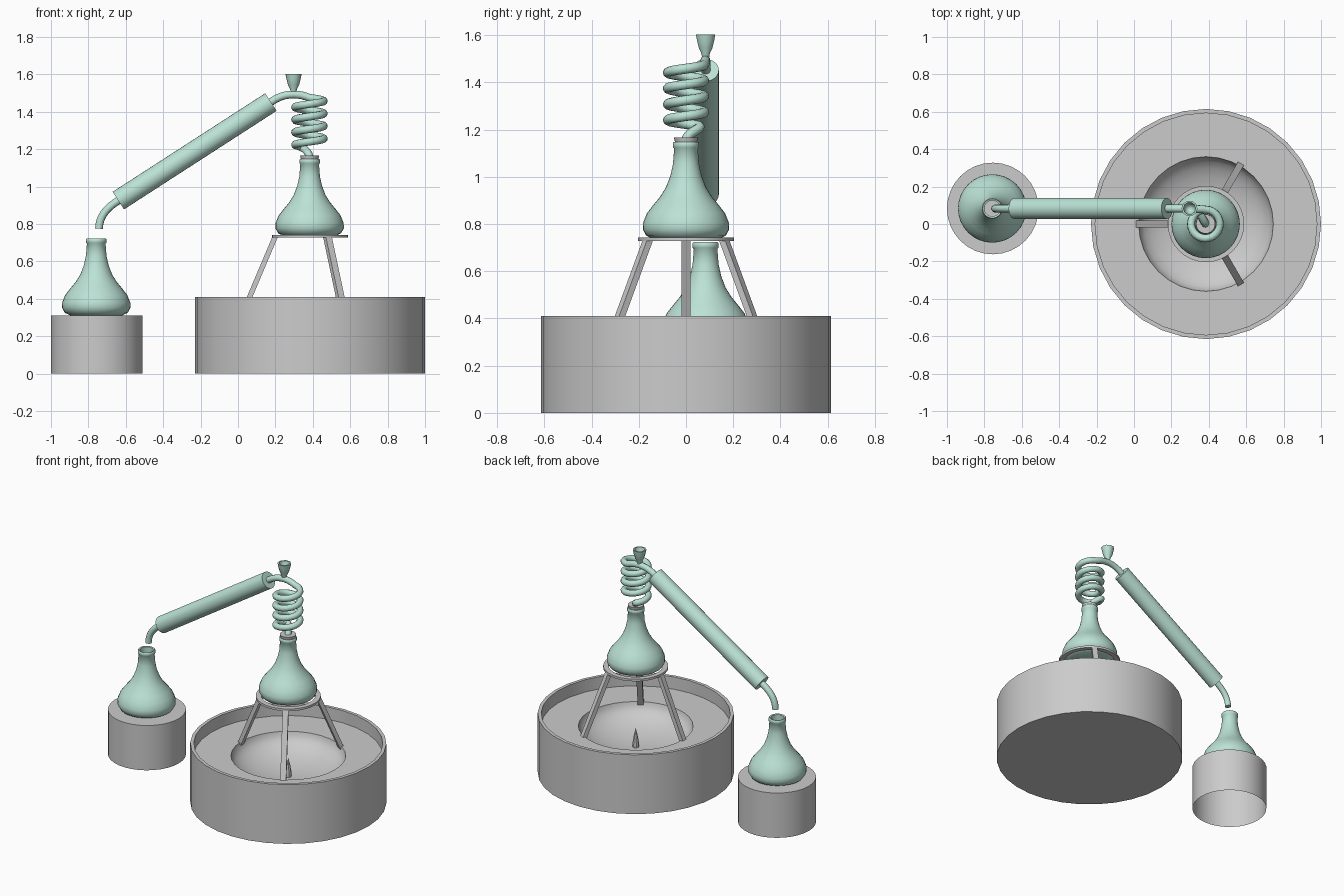
import bpy, bmesh
from math import cos, sin, pi, radians
from mathutils import Vector, Matrix
from mathutils.geometry import interpolate_bezier

if "Cube" in bpy.data.objects:
    bpy.data.objects.remove(bpy.data.objects["Cube"])

glass = bpy.data.materials.new("green_glass")
glass.diffuse_color = (0.50, 0.76, 0.67, 1)
glass.use_nodes = True
glass.node_tree.nodes["Principled BSDF"].inputs["Base Color"].default_value = glass.diffuse_color
SX = 0.385           # centre of the burner side
PX, PY = -0.755, 0.083   # centre of the receiver side


def finish(name, mesh, mat=None, angle=35):
    ob = bpy.data.objects.new(name, mesh)
    bpy.context.collection.objects.link(ob)
    if mat:
        mesh.materials.clear()
        mesh.materials.append(mat)
    bpy.ops.object.select_all(action='DESELECT')
    bpy.context.view_layer.objects.active = ob
    ob.select_set(True)
    bpy.ops.object.shade_smooth_by_angle(angle=radians(angle))
    return ob


def lathe(name, profile, loc, sides=32, mat=None, closed=False, angle=35):
    bm = bmesh.new()
    vs = [bm.verts.new((r, 0, z)) for r, z in profile]
    pairs = list(zip(vs, vs[1:])) + ([(vs[-1], vs[0])] if closed else [])
    es = [bm.edges.new(p) for p in pairs]
    bmesh.ops.spin(bm, geom=vs + es, axis=(0, 0, 1), cent=(0, 0, 0),
                   angle=2 * pi, steps=sides, use_duplicate=False)
    bmesh.ops.remove_doubles(bm, verts=bm.verts, dist=1e-4)
    bmesh.ops.recalc_face_normals(bm, faces=bm.faces)
    mesh = bpy.data.meshes.new(name)
    bm.to_mesh(mesh)
    bm.free()
    ob = finish(name, mesh, mat, angle)
    ob.location = loc
    return ob


def tube(name, pts, radius, mat):
    cu = bpy.data.curves.new(name, 'CURVE')
    cu.dimensions = '3D'
    cu.bevel_depth = radius
    cu.bevel_resolution = 3
    cu.use_fill_caps = True
    sp = cu.splines.new('POLY')
    sp.points.add(len(pts) - 1)
    for p, co in zip(sp.points, pts):
        p.co = (*co, 1)
    tmp = bpy.data.objects.new(name + "_path", cu)
    bpy.context.collection.objects.link(tmp)
    dg = bpy.context.evaluated_depsgraph_get()
    mesh = bpy.data.meshes.new_from_object(tmp.evaluated_get(dg))
    bpy.data.objects.remove(tmp)
    return finish(name, mesh, mat, 50)


def bend(a, b, c, d, n=10):
    return interpolate_bezier(Vector(a), Vector(b), Vector(c), Vector(d), n)


# fire basin with raised rim, recessed floor and round bowl
bowl = [(0.36 * cos(a), 0.325 - 0.145 * sin(a)) for a in [i * pi / 16 for i in range(9)]]
lathe("fire_basin", [(0, 0), (0.615, 0), (0.615, 0.41), (0.593, 0.41), (0.593, 0.325)] + bowl, (SX, 0, 0))
lathe("burner_wick", [(0, 0.17), (0.02, 0.17), (0.022, 0.2), (0.012, 0.26), (0, 0.31)], (SX, 0, 0), 8)

# receiver pedestal, open underneath
lathe("pedestal", [(0.245, 0), (0.245, 0.31), (0, 0.31)], (PX, PY, 0))

# tripod ring and splayed legs
lathe("tripod_ring", [(0.17, 0.727), (0.204, 0.727), (0.204, 0.742), (0.17, 0.742)], (SX, 0, 0), closed=True)
for i, ang in enumerate((60, 180, 300)):
    bm = bmesh.new()
    bmesh.ops.create_cube(bm, size=1)
    for v in bm.verts:
        r, z = (0.185, 0.735) if v.co.z > 0 else (0.367, 0.305)
        v.co = (r + v.co.x * 0.03, v.co.y * 0.037, z)
    bm.transform(Matrix.Translation((SX, 0, 0)) @ Matrix.Rotation(radians(ang), 4, 'Z'))
    mesh = bpy.data.meshes.new("tripod_leg")
    bm.to_mesh(mesh)
    bm.free()
    finish(f"tripod_leg_{i + 1}", mesh)

# two matching flasks with lips
flask = [(0, 0), (0.135, 0), (0.168, 0.015), (0.183, 0.042), (0.182, 0.07), (0.166, 0.11),
         (0.139, 0.145), (0.11, 0.18), (0.085, 0.22), (0.066, 0.27), (0.055, 0.32),
         (0.05, 0.385), (0.055, 0.39), (0.055, 0.408), (0.051, 0.413), (0.042, 0.41), (0.042, 0.33)]
lathe("boiling_flask", flask, (SX - 0.002, 0, 0.735), 32, glass, angle=60)
lathe("receiving_flask", flask, (PX - 0.003, PY, 0.31), 32, glass, angle=60)
lathe("stopper", [(0, 1.12), (0.04, 1.12), (0.051, 1.166), (0, 1.166)], (SX - 0.002, 0, 0), 24)

# vapour tube: riser, four-turn coil, arch, run through the condenser, spout
R, pitch, a0, z0 = 0.077, 0.067, 135, 1.215
helix = [Vector((SX - 0.003 + R * cos(radians(a)), R * sin(radians(a)), z0 + pitch * (a - a0) / 360))
         for a in range(a0, 90 + 360 * 4 + 1, 15)]
start, end = helix[0], helix[-1]
hi, lo = (0.176, PY, 1.452), (-0.64, PY, 0.925)
path = bend((SX - 0.003, 0, 1.15), (SX - 0.003, 0, 1.19), start + Vector((0.022, 0.022, -0.01)), start)[:-1]
path += helix
path += bend(end, (0.33, PY, 1.497), (0.25, PY, 1.507), hi)[1:]
path += bend(lo, (-0.69, PY, 0.893), (-0.742, PY, 0.85), (-0.743, PY, 0.775))
tube("vapour_tube", path, 0.021, glass)

# condenser jacket
axis = Vector(hi) - Vector(lo)
h = axis.length / 2
jacket = lathe("condenser_jacket", [(0, -h), (0.056, -h), (0.056, h), (0, h)],
               (Vector(hi) + Vector(lo)) / 2, 24, glass)
jacket.rotation_euler = axis.to_track_quat('Z', 'Y').to_euler()

# filling funnel
lathe("funnel", [(0.014, 1.49), (0.018, 1.52), (0.03, 1.545), (0.038, 1.575), (0.043, 1.602),
                 (0.033, 1.602), (0.026, 1.56), (0, 1.53)], (0.297, PY, 0), 10, glass, angle=60)
